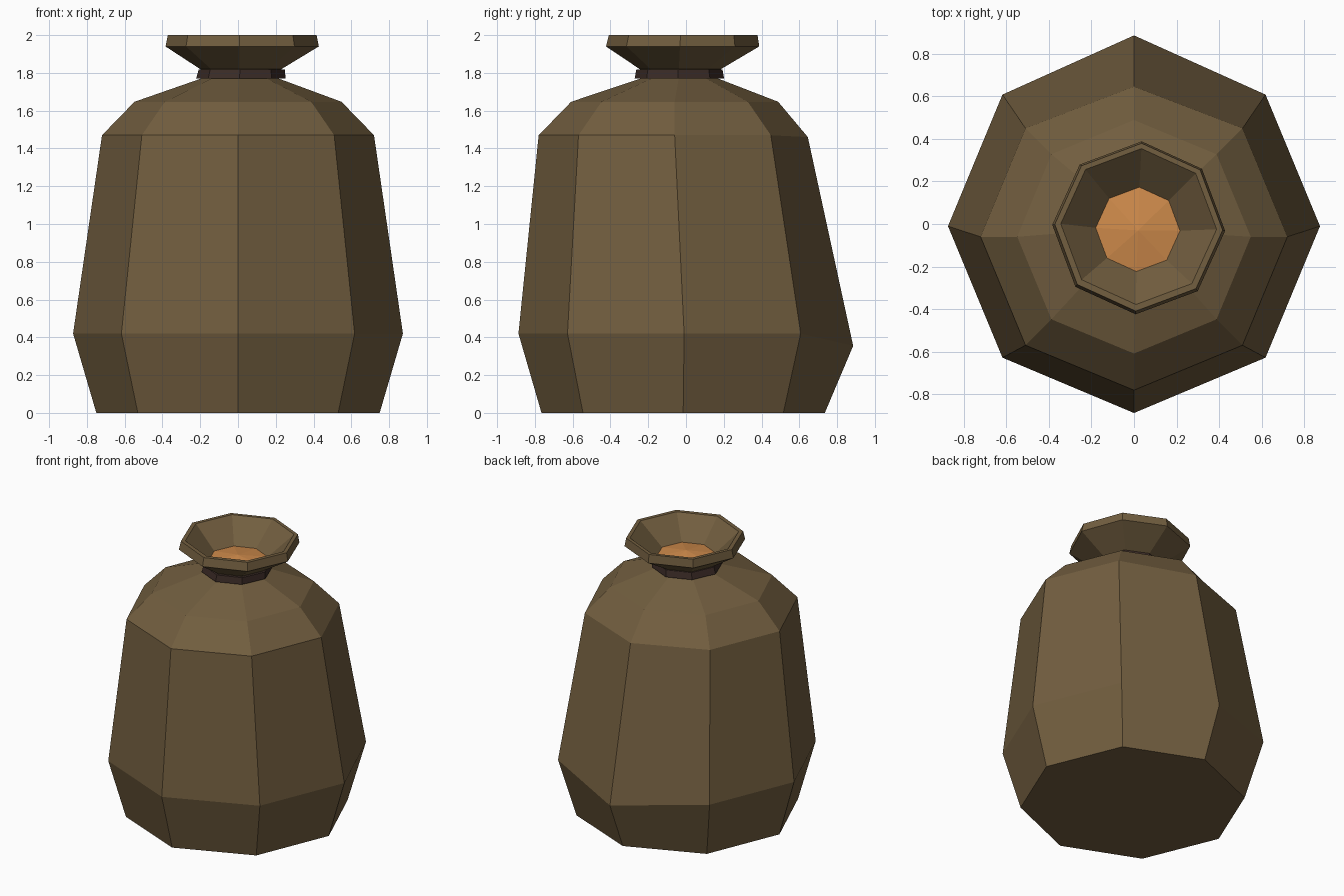
import bpy, bmesh, math

if "Cube" in bpy.data.objects:
    bpy.data.objects.remove(bpy.data.objects["Cube"])


def material(name, rgb):
    m = bpy.data.materials.new(name)
    m.diffuse_color = (*rgb, 1)
    m.use_nodes = True
    m.node_tree.nodes["Principled BSDF"].inputs["Base Color"].default_value = m.diffuse_color
    return m


cloth = material("brown sackcloth", (0.168, 0.112, 0.050))
cord = material("dark brown cord", (0.045, 0.025, 0.020))
filling = material("orange filling", (0.62, 0.256, 0.070))


def ring(bm, cx, cy, z, r, turn=0.0):
    """One octagonal loop of vertices."""
    return [bm.verts.new((cx + r * math.cos(math.radians(45 * i + turn)),
                          cy + r * math.sin(math.radians(45 * i + turn)), z))
            for i in range(8)]


def bridge(bm, a, b):
    for i in range(8):
        j = (i + 1) % 8
        bm.faces.new((a[i], a[j], b[j], b[i]))


def finish(bm, name, mat):
    bmesh.ops.recalc_face_normals(bm, faces=bm.faces)
    me = bpy.data.meshes.new(name)
    bm.to_mesh(me)
    bm.free()
    me.materials.append(mat)
    bpy.context.collection.objects.link(bpy.data.objects.new(name, me))


# sack: body, shoulder, pinched neck and flared open mouth (cx, cy, z, r, turn)
profile = [
    (0, -0.015, 0, 0.75, 0),
    (0, -0.010, 0.42, 0.873, 0),
    (0, -0.060, 1.47, 0.72, 0),
    (0, -0.060, 1.647, 0.548, 0),
    (0.01, -0.035, 1.77, 0.205, -1),
    (0.015, -0.030, 1.82, 0.215, -2),
    (0.022, -0.018, 1.94, 0.406, -2),
    (0.022, -0.015, 2.0, 0.394, -2),
    (0.022, -0.012, 2.0, 0.366, -2),
    (0.018, -0.025, 1.84, 0.19, -2),
]
bm = bmesh.new()
rings = [ring(bm, *p) for p in profile]
for a, b in zip(rings, rings[1:]):
    bridge(bm, a, b)
bm.faces.new(rings[0])
bm.faces.new(rings[-1])
# the back corner of the belly sags a little
rings[1][2].co.z = 0.355
rings[1][2].co.y = 0.885
rings[1][6].co.y = -0.887
rings[2][2].co = (0, 0.645, 1.46)
finish(bm, "sack", cloth)

# cord tied round the neck
bm = bmesh.new()
loops = [ring(bm, 0.015, -0.035, 1.77, 0.18, -2),
         ring(bm, 0.015, -0.035, 1.77, 0.237, -2),
         ring(bm, 0.02, -0.035, 1.818, 0.228, -2),
         ring(bm, 0.02, -0.035, 1.818, 0.18, -2)]
for i in range(4):
    bridge(bm, loops[i], loops[(i + 1) % 4])
finish(bm, "neck_cord", cord)

# shallow domed filling inside the mouth
bm = bmesh.new()
edge = ring(bm, 0.018, -0.025, 1.85, 0.198, -2)
tip = bm.verts.new((0.02, -0.03, 1.88))
for i in range(8):
    bm.faces.new((edge[i], edge[(i + 1) % 8], tip))
finish(bm, "filling", filling)
